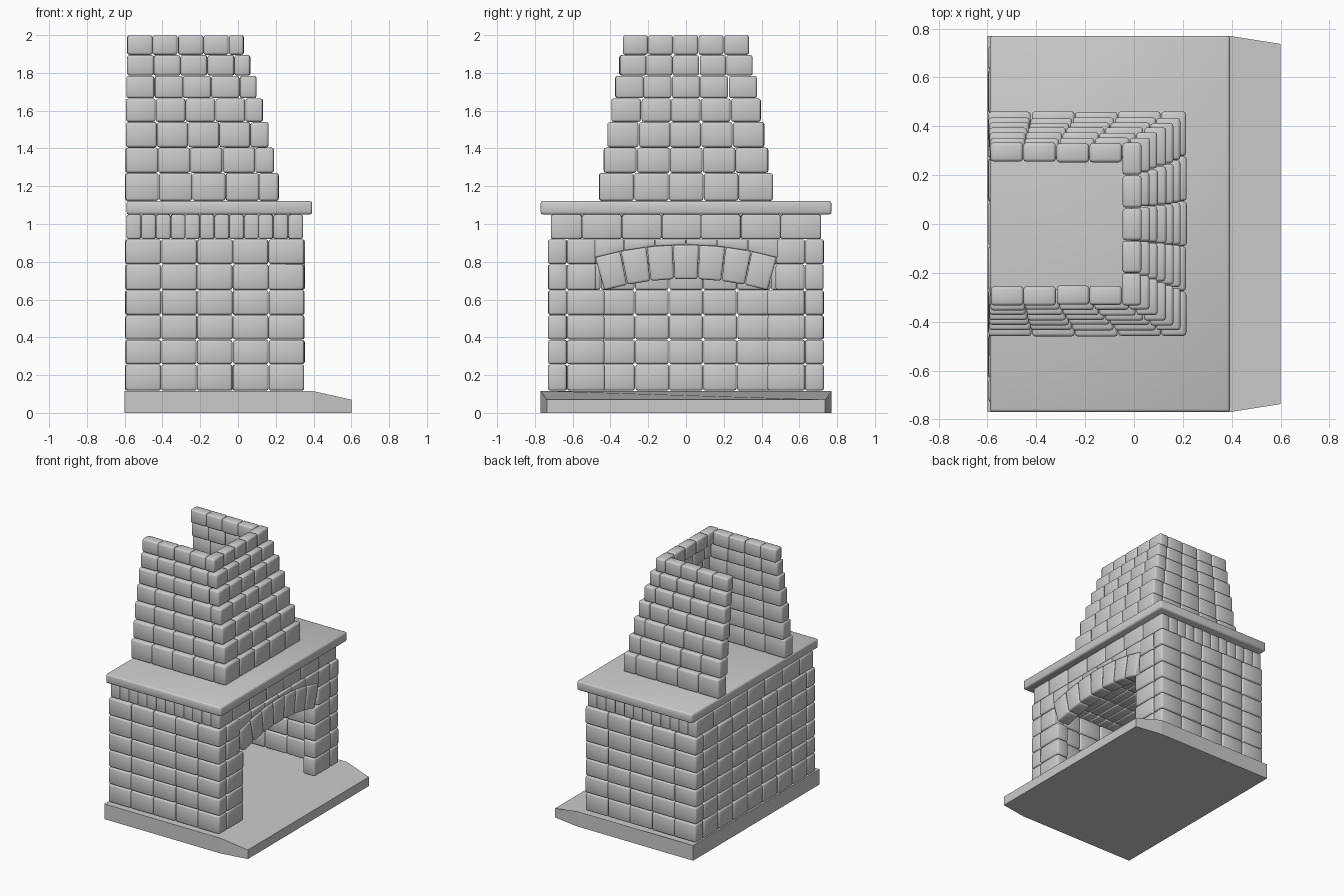
import bpy, bmesh, math, random

if "Cube" in bpy.data.objects:
    bpy.data.objects.remove(bpy.data.objects["Cube"])

random.seed(4)


def add_prism(bm, pts, lo, hi, axis, bevel=0.0):
    """Extrude a 2D outline along x (pts = y,z) or z (pts = x,y), then round its edges."""
    def place(p, t):
        return (t, p[0], p[1]) if axis == 'x' else (p[0], p[1], t)
    part = bmesh.new()
    a = [part.verts.new(place(p, lo)) for p in pts]
    b = [part.verts.new(place(p, hi)) for p in pts]
    part.faces.new(a)
    part.faces.new(b)
    for i in range(len(pts)):
        j = (i + 1) % len(pts)
        part.faces.new((a[i], a[j], b[j], b[i]))
    bmesh.ops.recalc_face_normals(part, faces=part.faces)
    if bevel:
        bmesh.ops.bevel(part, geom=part.edges[:], offset=bevel, segments=2,
                        profile=0.5, affect='EDGES')
    tmp = bpy.data.meshes.new("tmp")
    part.to_mesh(tmp)
    part.free()
    bm.from_mesh(tmp)
    bpy.data.meshes.remove(tmp)


def brick(bm, x0, x1, y0, y1, z0, z1, bevel=0.012):
    g = 0.001
    j = [random.uniform(-0.002, 0.002) for _ in range(2)]
    x0, x1 = x0 + g + j[0], x1 - g + j[0]
    y0, y1 = y0 + g + j[1], y1 - g + j[1]
    add_prism(bm, [(x0, y0), (x1, y0), (x1, y1), (x0, y1)], z0 + g, z1 - g, 'z', bevel)


def spaced(a, b, n):
    s = [a + (b - a) * i / n for i in range(n + 1)]
    return list(zip(s, s[1:]))


def finish(bm, name):
    me = bpy.data.meshes.new(name)
    bm.to_mesh(me)
    bm.free()
    ob = bpy.data.objects.new(name, me)
    bpy.context.collection.objects.link(ob)
    bpy.ops.object.select_all(action='DESELECT')
    ob.select_set(True)
    bpy.context.view_layer.objects.active = ob
    bpy.ops.object.shade_smooth_by_angle(angle=math.radians(50))
    return ob


# Hearth slab with a tapered, sloping front lip
bm = bmesh.new()
add_prism(bm, [(-0.6, -0.77), (0.39, -0.77), (0.6, -0.737), (0.6, 0.737),
               (0.39, 0.77), (-0.6, 0.77)], 0, 0.117, 'z')
for v in bm.verts:
    if v.co.x > 0.5 and v.co.z > 0.05:
        v.co.z = 0.07
ob = finish(bm, "hearth_slab")
for p in ob.data.polygons:
    p.use_smooth = False

rows = [0.117, 0.257, 0.388, 0.518, 0.65, 0.787, 0.92]
courses = list(zip(rows, rows[1:]))
T = 0.1  # wall thickness

# Side walls
for side, name in ((-1, "right_side_wall"), (1, "left_side_wall")):
    bm = bmesh.new()
    y0, y1 = sorted((side * 0.73, side * (0.73 - T)))
    for z0, z1 in courses:
        for x0, x1 in spaced(-0.595, 0.35, 5):
            brick(bm, x0, x1, y0, y1, z0, z1)
    finish(bm, name)

# Back wall
bm = bmesh.new()
for z0, z1 in courses:
    for y0, y1 in spaced(-0.63, 0.63, 7):
        brick(bm, -0.597, -0.597 + T, y0, y1, z0, z1)
finish(bm, "back_wall")

# Front pillars either side of the opening
XF = 0.353
for side, name in ((-1, "right_pillar"), (1, "left_pillar")):
    bm = bmesh.new()
    for i, (z0, z1) in enumerate(courses):
        inner = 0.43 if i < 4 else 0.475
        y0, y1 = sorted((side * 0.63, side * inner))
        brick(bm, XF - T, XF, y0, y1, z0, z1)
    finish(bm, name)

# Arch of seven wedge stones
CZ, RI, RO, HALF = -0.86, 1.57, 1.75, math.radians(16)


def polar(r, a):
    return (r * math.sin(a), CZ + r * math.cos(a))


bm = bmesh.new()
for a0, a1 in spaced(-HALF, HALF, 7):
    a0, a1 = a0 + 0.001, a1 - 0.001
    add_prism(bm, [polar(RI, a0), polar(RI, a1), polar(RO, a1), polar(RO, a0)],
              XF - T, XF + 0.003, 'x', 0.012)
finish(bm, "arch_stones")

# Cut filler bricks between the arch and the course above
bm = bmesh.new()
for y0, y1 in spaced(-0.49, 0.49, 6):
    def arc_z(y):
        return CZ + math.sqrt(RO * RO - y * y)
    y0, y1 = y0 + 0.001, y1 - 0.001
    add_prism(bm, [(y0, arc_z(y0)), (y1, arc_z(y1)), (y1, 0.919), (y0, 0.919)],
              XF - T, XF - 0.003, 'x', 0.007)
finish(bm, "arch_filler")

# Narrow brick course forming the firebox ceiling
bm = bmesh.new()
ys = [-0.715, -0.55, -0.34, -0.13, 0.08, 0.29, 0.5, 0.715]
for x0, x1 in spaced(-0.59, 0.343, 12):
    for y0, y1 in zip(ys, ys[1:]):
        brick(bm, x0, x1, y0, y1, 0.92, 1.05, 0.009)
finish(bm, "ceiling_course")

# Mantel slab
bm = bmesh.new()
add_prism(bm, [(-0.59, -0.77), (0.393, -0.77), (0.393, 0.77), (-0.59, 0.77)],
          1.05, 1.122, 'z', 0.013)
finish(bm, "mantel_slab")

# Tapering chimney hood, open at the back: z0, z1, half width, front x
hood = [(1.122, 1.27, 0.46, 0.215), (1.27, 1.405, 0.435, 0.19), (1.405, 1.54, 0.415, 0.162),
        (1.54, 1.665, 0.395, 0.132), (1.665, 1.785, 0.375, 0.097),
        (1.785, 1.895, 0.353, 0.065), (1.895, 2.0, 0.333, 0.032)]
bm = bmesh.new()
for i, (z0, z1, w, xf) in enumerate(hood):
    t = 0.104 - 0.004 * i
    xb = -0.597 + 0.0015 * i
    for y0, y1 in spaced(-w, w, 5):
        brick(bm, xf - t, xf, y0, y1, z0, z1)
    for x0, x1 in spaced(xb, xf - t, 4):
        brick(bm, x0, x1, -w, -w + t, z0, z1)
        brick(bm, x0, x1, w - t, w, z0, z1)
finish(bm, "chimney_hood")
